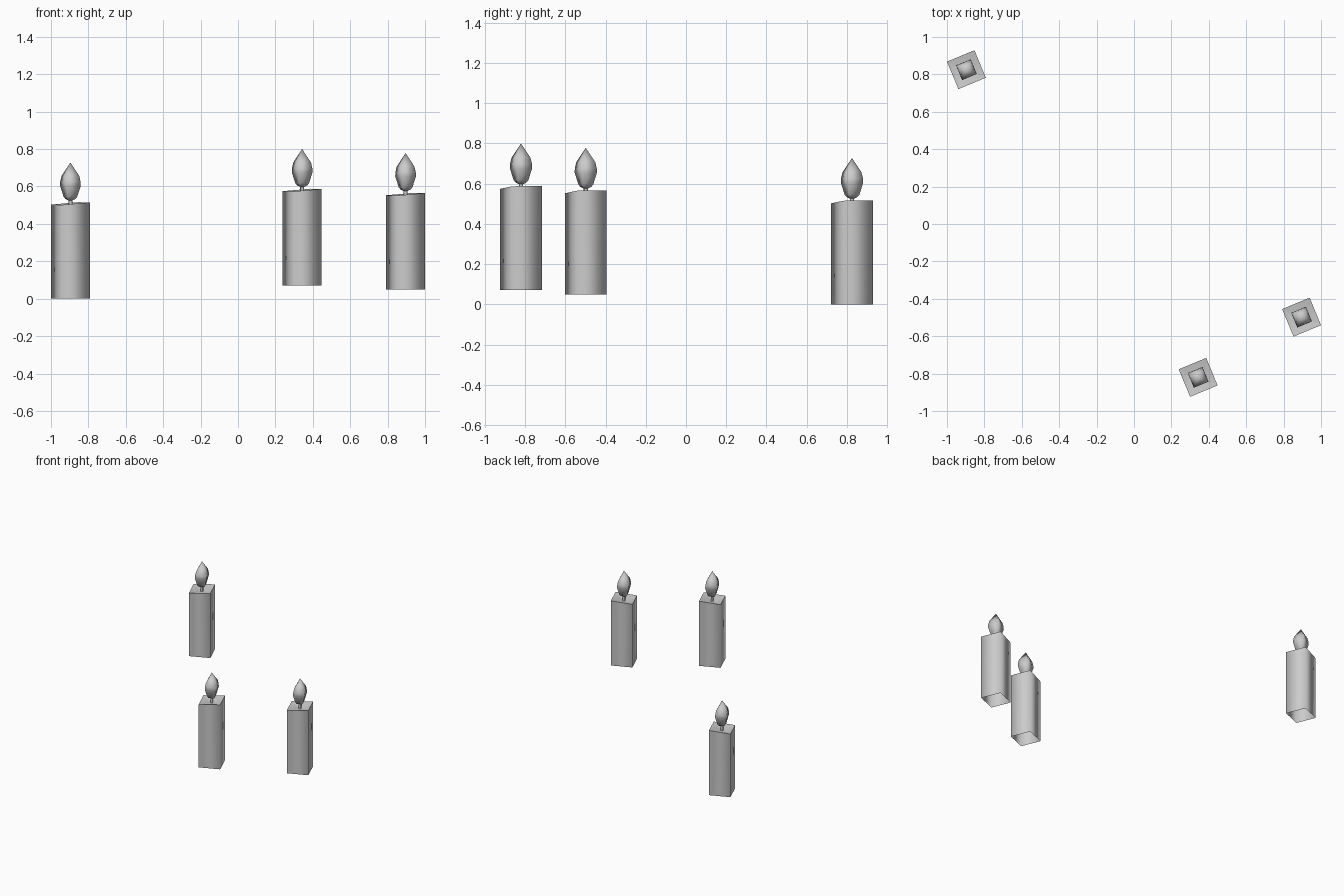
import bpy, bmesh, math

if "Cube" in bpy.data.objects:
    bpy.data.objects.remove(bpy.data.objects["Cube"])

# Four corners per ring, twisted against the grid
ANGLES = [math.radians(a) for a in (-22.5, 67.5, 157.5, 247.5)]
RIM = (0.515, 0.516, 0.503, 0.502)   # slightly uneven rim


def ring(bm, r, z):
    zs = z if isinstance(z, tuple) else (z,) * 4
    return [bm.verts.new((r * math.cos(a), r * math.sin(a), h))
            for a, h in zip(ANGLES, zs)]


def lathe(name, profile, loc, tip=None, sharp_rings=()):
    bm = bmesh.new()
    rings = [ring(bm, r, z) for r, z in profile]
    for a, b in zip(rings, rings[1:]):
        for i in range(4):
            j = (i + 1) % 4
            bm.faces.new((a[i], a[j], b[j], b[i]))
    if tip is not None:
        t = bm.verts.new((0, 0, tip))
        for i in range(4):
            bm.faces.new((rings[-1][i], rings[-1][(i + 1) % 4], t))
    for f in bm.faces:
        f.smooth = True
    for k in sharp_rings:
        for i in range(4):
            bm.edges.get((rings[k][i], rings[k][(i + 1) % 4])).smooth = False
    me = bpy.data.meshes.new(name)
    bm.to_mesh(me)
    bm.free()
    ob = bpy.data.objects.new(name, me)
    ob.location = loc
    bpy.context.collection.objects.link(ob)
    return ob


# Wax body, open underneath, with a dished top
BODY = [(0.1125, 0.0), (0.1125, RIM), (0.012, 0.49)]
# Short wick
WICK = [(0.012, 0.49), (0.012, 0.53)]
# Flame bulb
FLAME = [(0.012, 0.526), (0.030, 0.534), (0.040, 0.546), (0.060, 0.605),
         (0.059, 0.625), (0.051, 0.657)]

places = {"left": (-0.896, 0.825, 0.0),
          "middle": (0.343, -0.82, 0.072),
          "right": (0.896, -0.498, 0.05)}

for side, loc in places.items():
    lathe("candle_body_" + side, BODY, loc, sharp_rings=(1,))
    lathe("candle_wick_" + side, WICK, loc)
    lathe("candle_flame_" + side, FLAME, loc, tip=0.728)
